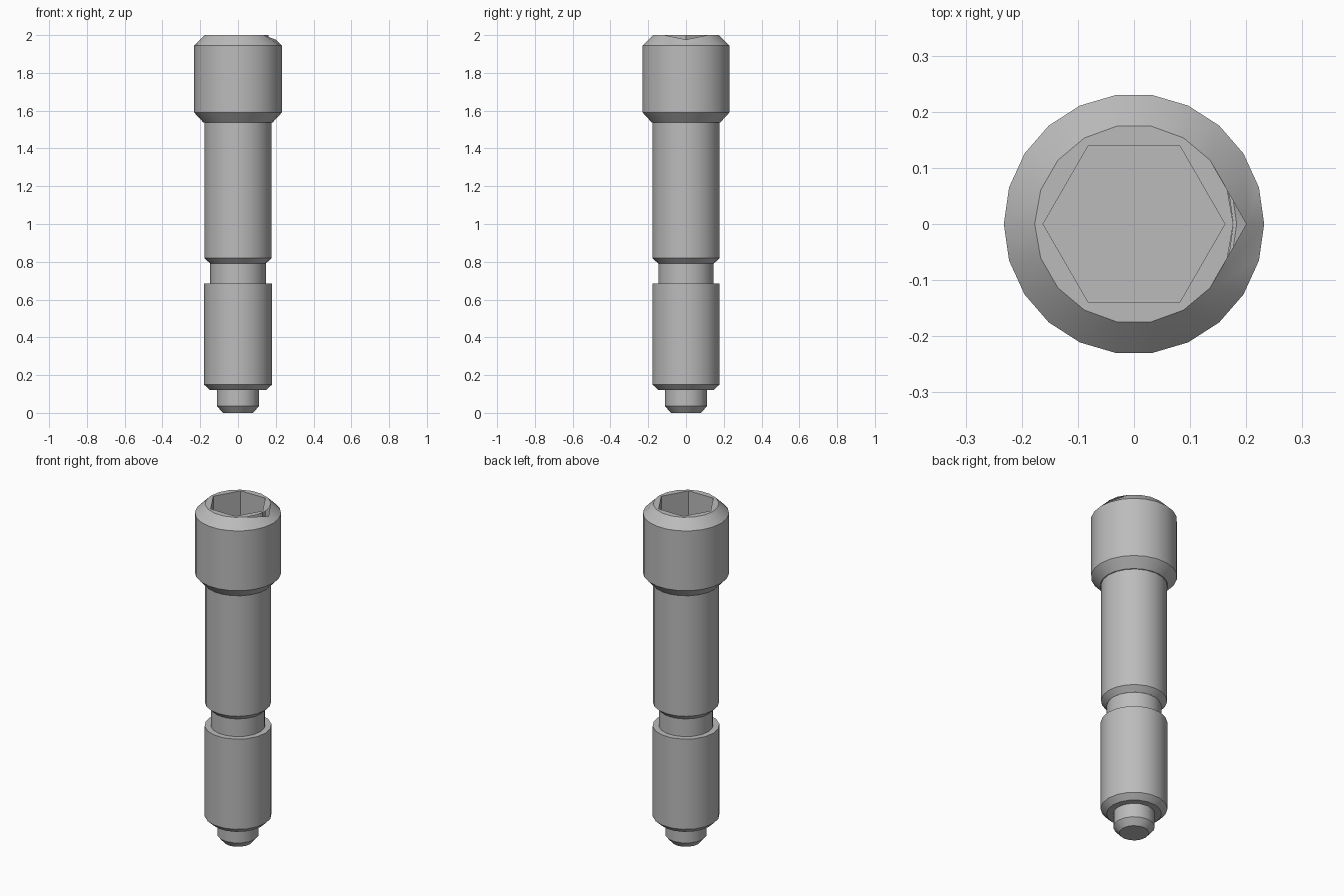
import bpy, bmesh
from math import cos, sin, pi, tau

cube = bpy.data.objects.get("Cube")
if cube:
    bpy.data.objects.remove(cube)

steel = bpy.data.materials.new("grey_steel")
steel.use_nodes = True
colour = (0.5, 0.5, 0.5, 1)
steel.diffuse_color = colour
steel.node_tree.nodes["Principled BSDF"].inputs["Base Color"].default_value = colour


def ring(bm, radius, z, sides):
    """Ring of (angle, vertex) pairs starting on +x."""
    return [(tau * i / sides,
             bm.verts.new((radius * cos(tau * i / sides), radius * sin(tau * i / sides), z)))
            for i in range(sides)]


def bridge(bm, low, high):
    """Join two rings, with quads if they match and triangles if not."""
    n, m = len(low), len(high)
    if n == m:
        for i in range(n):
            k = (i + 1) % n
            bm.faces.new((low[i][1], low[k][1], high[k][1], high[i][1]))
        return
    i = j = 0
    while i < n or j < m:
        next_low = low[i + 1][0] if i + 1 < n else tau
        next_high = high[j + 1][0] if j + 1 < m else tau
        a, b = low[i % n][1], high[j % m][1]
        if j >= m or (i < n and next_low <= next_high):
            i += 1
            bm.faces.new((a, low[i % n][1], b))
        else:
            j += 1
            bm.faces.new((a, high[j % m][1], b))


def finish(bm, name):
    mesh = bpy.data.meshes.new(name)
    bm.to_mesh(mesh)
    bm.free()
    mesh.materials.append(steel)
    obj = bpy.data.objects.new(name, mesh)
    bpy.context.collection.objects.link(obj)
    bpy.ops.object.select_all(action='DESELECT')
    obj.select_set(True)
    bpy.context.view_layer.objects.active = obj
    bpy.ops.object.shade_smooth_by_angle(angle=pi / 6)
    return obj


def turned(name, profile, sides, cap_low=False):
    """Turned part from a (radius, z) profile listed upwards."""
    bm = bmesh.new()
    rings = [ring(bm, r, z, sides) for r, z in profile]
    for low, high in zip(rings, rings[1:]):
        bridge(bm, low, high)
    if cap_low:
        bm.faces.new([v for _, v in reversed(rings[0])])
    return finish(bm, name)


# Stepped shaft from the tip up to the head
turned("tip", [(0.08, 0), (0.112, 0.037), (0.112, 0.12)], 16, True)
turned("lower_body", [(0.112, 0.12), (0.148, 0.12), (0.18, 0.15),
                      (0.18, 0.685), (0.147, 0.685)], 18)
turned("groove_neck", [(0.147, 0.685), (0.147, 0.79)], 18)
turned("shank", [(0.147, 0.79), (0.178, 0.82), (0.178, 1.537)], 20)

# Head with chamfers at both ends
bm = bmesh.new()
inner = ring(bm, 0.177, 1.537, 22)
base = ring(bm, 0.183, 1.537, 22)
lower = ring(bm, 0.232, 1.59, 22)
upper = ring(bm, 0.232, 1.945, 22)
rim = ring(bm, 0.177, 2, 18)
for low, high in ((inner, base), (base, lower), (lower, upper)):
    bridge(bm, low, high)

# Nick in the rim: three rim corners give way to one lower point
nick = bm.verts.new((0.2, 0, 1.976))
bridge(bm, upper, [(0, nick)] + rim[2:-1])

# Hexagonal socket
mouth = ring(bm, 0.162, 2, 6)
floor = ring(bm, 0.162, 1.76, 6)
bridge(bm, rim, mouth)
bridge(bm, mouth, floor)
bm.faces.new([v for _, v in floor])
finish(bm, "socket_head")
